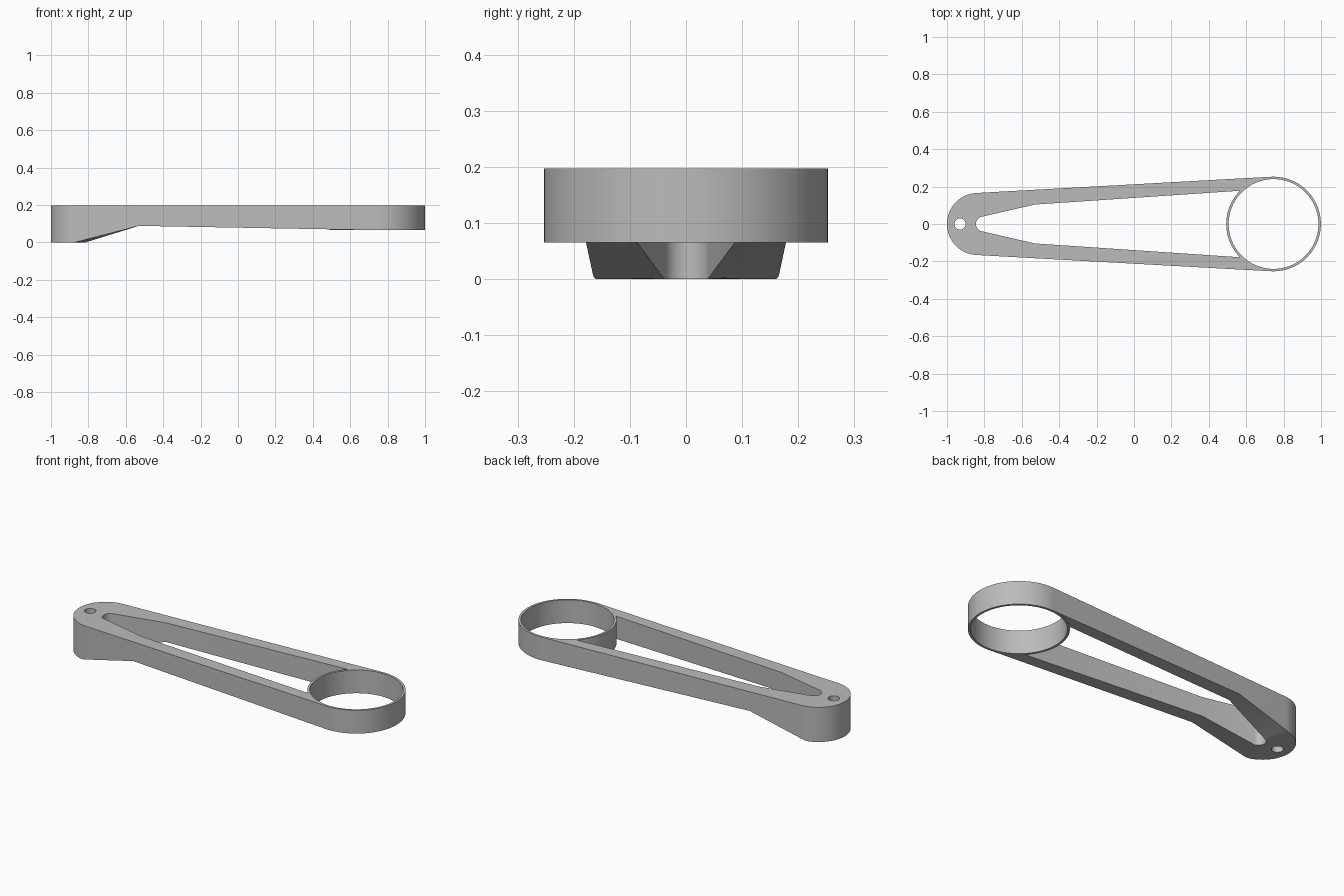
import bpy, bmesh
from math import sin, cos, pi, asin, sqrt, radians

cube = bpy.data.objects.get("Cube")
if cube:
    bpy.data.objects.remove(cube, do_unlink=True)

grey = bpy.data.materials.new("plain_grey")
grey.use_nodes = True
colour = (0.5, 0.5, 0.5, 1)
grey.diffuse_color = colour
grey.node_tree.nodes["Principled BSDF"].inputs["Base Color"].default_value = colour

TOP, LOW, KNEE = 0.197, 0.065, 0.088
RING_X, RING_R, BORE_R = 0.746, 0.253, 0.24
END_X, END_R = -0.834, 0.166
SLOT_X, SLOT_R = -0.805, 0.04
KNEE_X = -0.53


def make_object(name, bm):
    bmesh.ops.recalc_face_normals(bm, faces=bm.faces)
    mesh = bpy.data.meshes.new(name)
    bm.to_mesh(mesh)
    bm.free()
    mesh.materials.append(grey)
    obj = bpy.data.objects.new(name, mesh)
    bpy.context.collection.objects.link(obj)
    return obj


def smooth(obj):
    bpy.ops.object.select_all(action="DESELECT")
    obj.select_set(True)
    bpy.context.view_layer.objects.active = obj
    bpy.ops.object.shade_smooth_by_angle(angle=radians(25))


def sweep(sections, closed):
    """Skin quad cross-sections, closing the loop or capping both ends."""
    bm = bmesh.new()
    rows = [[bm.verts.new(p) for p in s] for s in sections]
    pairs = list(zip(rows, rows[1:]))
    if closed:
        pairs.append((rows[-1], rows[0]))
    else:
        bm.faces.new(rows[0])
        bm.faces.new(rows[-1])
    for a, b in pairs:
        for i in range(4):
            j = (i + 1) % 4
            bm.faces.new((a[i], a[j], b[j], b[i]))
    return bm


def underside(x, start):
    """Height of the lower edge: flat foot, ramp up, then a slow fall."""
    if x <= start:
        return 0.0
    if x <= KNEE_X:
        return KNEE * (x - start) / (KNEE_X - start)
    return max(LOW, KNEE + (LOW - KNEE) * (x - KNEE_X) / (RING_X - KNEE_X))


# Arm: rounded foot and two tapering side bars, tangent to the ring
tilt = asin((RING_R - END_R) / (RING_X - END_X))
arc_steps = 16
outer, inner = [], []
for k in range(arc_steps + 1):
    t = k / arc_steps
    a = pi - t * (pi / 2 - tilt)
    b = pi - t * (pi / 2 - 0.23)
    outer.append((END_X + END_R * cos(a), END_R * sin(a)))
    inner.append((SLOT_X + SLOT_R * cos(b), SLOT_R * sin(b)))

tx, ty = outer[-1]
slope = sin(tilt) / cos(tilt)
for x in (KNEE_X, 0.57, 0.65, RING_X - RING_R * sin(tilt)):
    outer.append((x, ty + (x - tx) * slope))
inner.append((KNEE_X, 0.104))
for x in (0.572, 0.645, 0.735):
    inner.append((x, sqrt(0.249 ** 2 - (x - RING_X) ** 2)))


def section(o, i, side):
    zo, zi = underside(o[0], -0.87), underside(i[0], SLOT_X)
    return [(o[0], side * o[1], TOP), (i[0], side * i[1], TOP),
            (i[0], side * i[1], zi), (o[0], side * o[1], zo)]


half = list(zip(outer, inner))
sections = [section(o, i, -1) for o, i in reversed(half[1:])]
sections += [section(o, i, 1) for o, i in half]
arm = make_object("arm", sweep(sections, False))

# Pivot hole through the foot
bm = bmesh.new()
bmesh.ops.create_cone(bm, cap_ends=True, segments=32, radius1=0.03, radius2=0.03, depth=1)
bmesh.ops.translate(bm, verts=bm.verts, vec=(-0.93, 0, 0))
cutter = make_object("pivot_hole_cutter", bm)
cutter.hide_render = True
cut = arm.modifiers.new("pivot_hole", "BOOLEAN")
cut.operation, cut.solver, cut.object = "DIFFERENCE", "EXACT", cutter
bpy.context.view_layer.objects.active = arm
bpy.ops.object.modifier_apply(modifier=cut.name)
bpy.data.objects.remove(cutter, do_unlink=True)
smooth(arm)

# Ring: thin open band
ring_sections = []
for k in range(96):
    c, s = cos(2 * pi * k / 96), sin(2 * pi * k / 96)
    ring_sections.append([(RING_X + r * c, r * s, z) for r, z in
                          ((RING_R, TOP), (BORE_R, TOP), (BORE_R, LOW), (RING_R, LOW))])
smooth(make_object("ring", sweep(ring_sections, True)))
